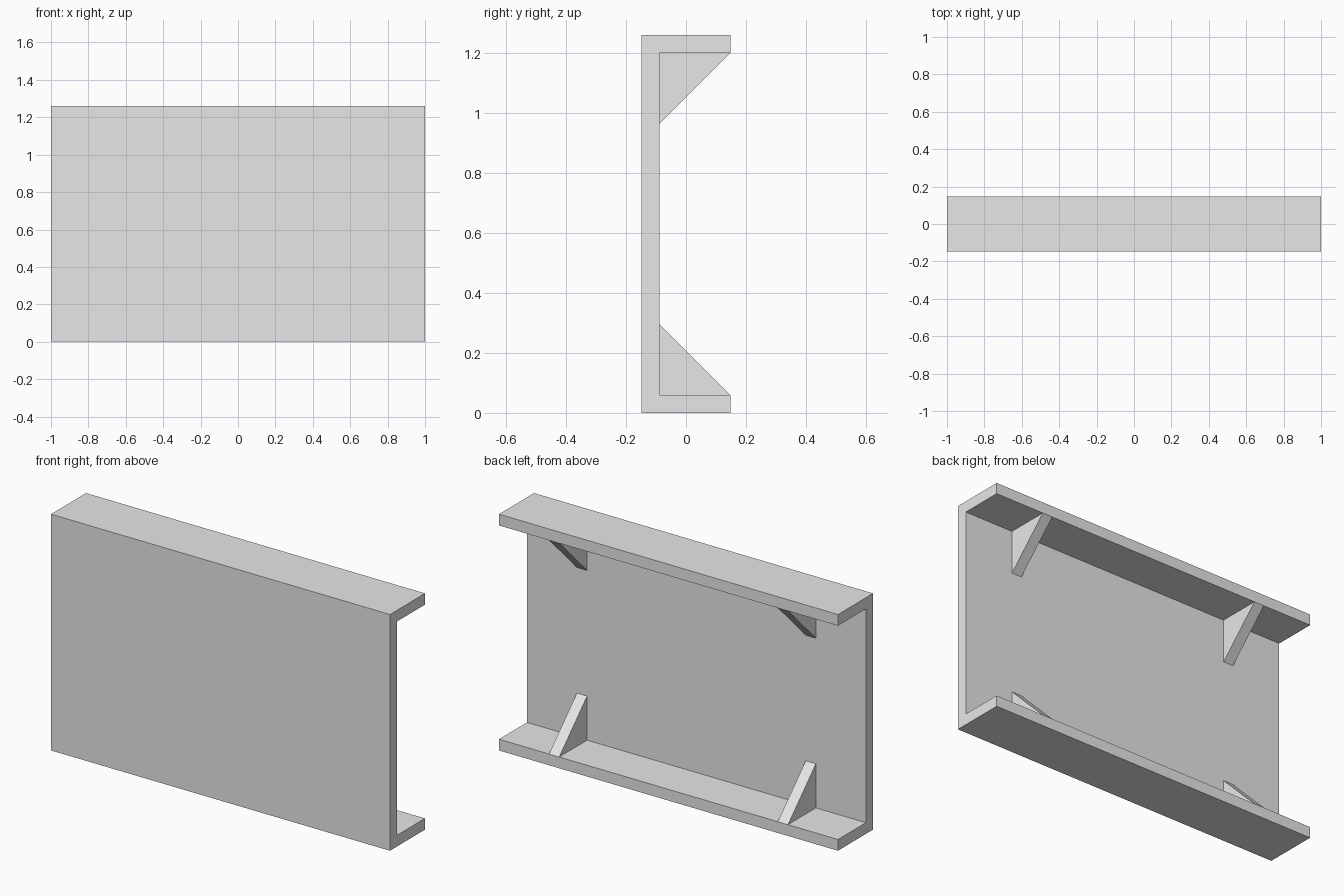
import bpy

cube = bpy.data.objects.get("Cube")
if cube:
    bpy.data.objects.remove(cube, do_unlink=True)

LENGTH, HEIGHT, DEPTH, WALL = 2.0, 1.26, 0.295, 0.06
GUSSET_X = 0.675                 # centre of each gusset from the middle
BACK, FRONT = DEPTH / 2, -DEPTH / 2
INNER = FRONT + WALL             # rear surface of the web
LEG = BACK - INNER               # gusset leg length

grey = bpy.data.materials.new("light_grey")
grey.use_nodes = True
colour = (0.8, 0.8, 0.8, 1)
grey.diffuse_color = colour
grey.node_tree.nodes["Principled BSDF"].inputs["Base Color"].default_value = colour


def extrude_x(name, profile, centre, width):
    """Solid made by extruding a (y, z) profile along x."""
    n = len(profile)
    verts = [(centre + s * width / 2, y, z) for s in (-1, 1) for y, z in profile]
    faces = [tuple(reversed(range(n))), tuple(range(n, 2 * n))]
    faces += [(i, (i + 1) % n, (i + 1) % n + n, i + n) for i in range(n)]
    mesh = bpy.data.meshes.new(name)
    mesh.from_pydata(verts, [], faces)
    mesh.materials.append(grey)
    obj = bpy.data.objects.new(name, mesh)
    bpy.context.collection.objects.link(obj)
    return obj


# Channel: upright web with a flange at the top and bottom
extrude_x("channel", [
    (FRONT, 0), (BACK, 0), (BACK, WALL), (INNER, WALL),
    (INNER, HEIGHT - WALL), (BACK, HEIGHT - WALL), (BACK, HEIGHT), (FRONT, HEIGHT),
], 0, LENGTH)

# Triangular gussets bracing both flanges
for side, sign in (("left", 1), ("right", -1)):
    lower = [(INNER, WALL), (BACK, WALL), (INNER, WALL + LEG)]
    upper = [(y, HEIGHT - z) for y, z in reversed(lower)]
    extrude_x("lower_gusset_" + side, lower, sign * GUSSET_X, WALL)
    extrude_x("upper_gusset_" + side, upper, sign * GUSSET_X, WALL)
